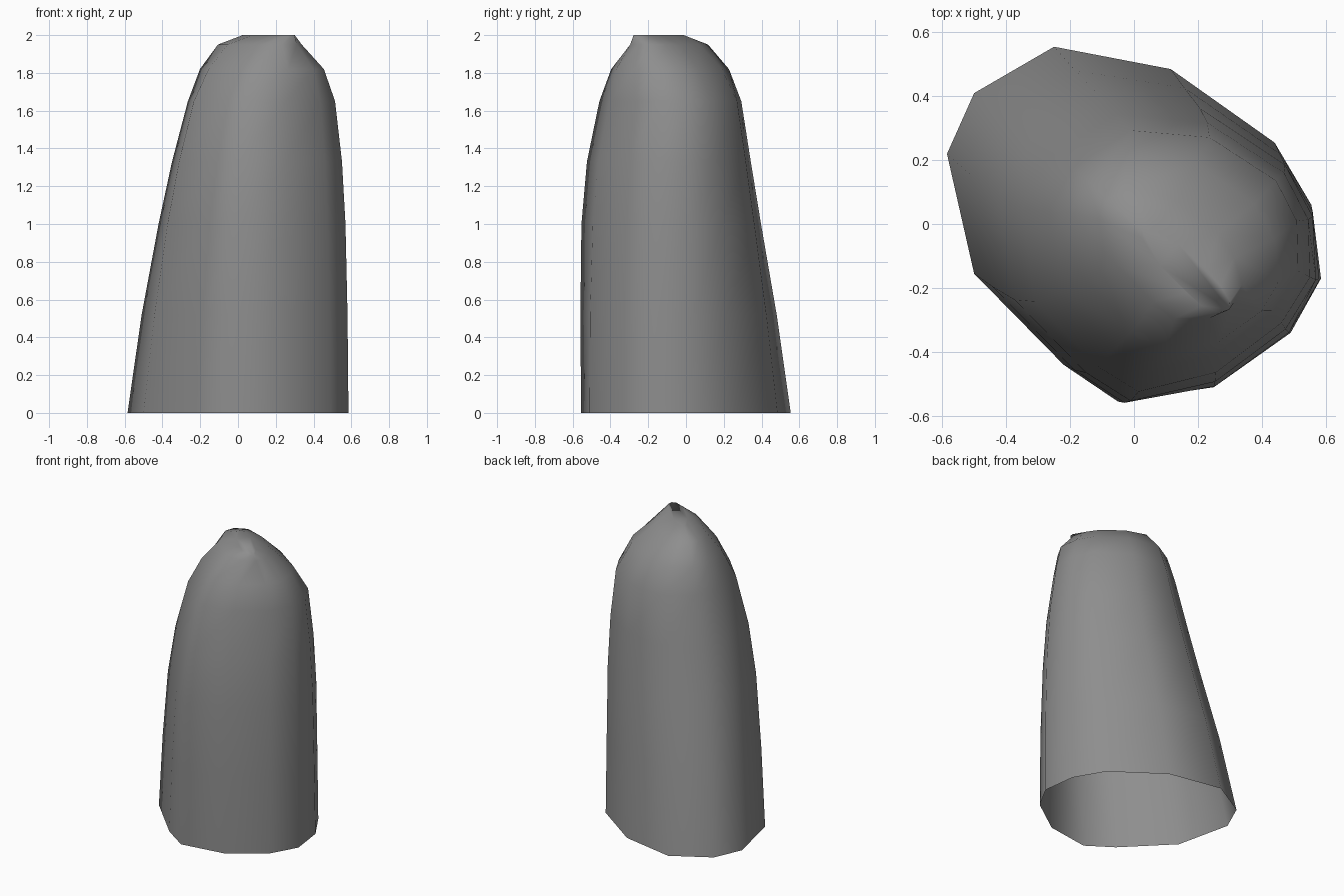
import bpy, bmesh, math

if "Cube" in bpy.data.objects:
    bpy.data.objects.remove(bpy.data.objects["Cube"])

# Twelve-sided outline of the open base (x, y)
BASE = [(-0.25, 0.555), (-0.50, 0.41), (-0.585, 0.22), (-0.50, -0.155),
        (-0.22, -0.44), (-0.05, -0.555), (0.25, -0.51), (0.49, -0.34),
        (0.585, -0.17), (0.555, 0.06), (0.44, 0.255), (0.115, 0.485)]

# Rings: height, then extents along the two diagonals u = x - y, v = x + y
RINGS = [(0.00, -0.643, 0.587, -0.467, 0.491),
         (0.52, -0.537, 0.583, -0.455, 0.478),
         (1.00, -0.415, 0.568, -0.435, 0.465),
         (1.33, -0.335, 0.545, -0.395, 0.445),
         (1.65, -0.260, 0.500, -0.320, 0.410),
         (1.82, -0.210, 0.475, -0.235, 0.310),
         (1.95, -0.115, 0.395, -0.130, 0.165),
         (2.00, 0.028, 0.400, -0.035, 0.060)]

R2 = math.sqrt(2)
uv = [((x - y) / R2, (x + y) / R2) for x, y in BASE]
u0, u1 = min(p[0] for p in uv), max(p[0] for p in uv)
v0, v1 = min(p[1] for p in uv), max(p[1] for p in uv)


def ring(bm, z, ua, ub, va, vb):
    """Base outline stretched to the given diagonal extents."""
    verts = []
    for u, v in uv:
        a = ua + (u - u0) / (u1 - u0) * (ub - ua)
        b = va + (v - v0) / (v1 - v0) * (vb - va)
        verts.append(bm.verts.new(((a + b) / R2, (b - a) / R2, z)))
    return verts


# Leaning shell lofted through the rings, open underneath
bm = bmesh.new()
loops = [ring(bm, *r) for r in RINGS]
n = len(BASE)
for low, high in zip(loops, loops[1:]):
    for i in range(n):
        j = (i + 1) % n
        bm.faces.new((low[i], low[j], high[j], high[i]))
bm.faces.new(loops[-1])
for f in bm.faces:
    f.smooth = True
bmesh.ops.recalc_face_normals(bm, faces=bm.faces)
mesh = bpy.data.meshes.new("rounded_pillar")
bm.to_mesh(mesh)
bm.free()

# Single grey colour
grey = bpy.data.materials.new("stone grey")
grey.diffuse_color = (0.27, 0.27, 0.27, 1)
grey.use_nodes = True
grey.node_tree.nodes["Principled BSDF"].inputs["Base Color"].default_value = grey.diffuse_color
mesh.materials.append(grey)
bpy.context.collection.objects.link(bpy.data.objects.new("rounded_pillar", mesh))
